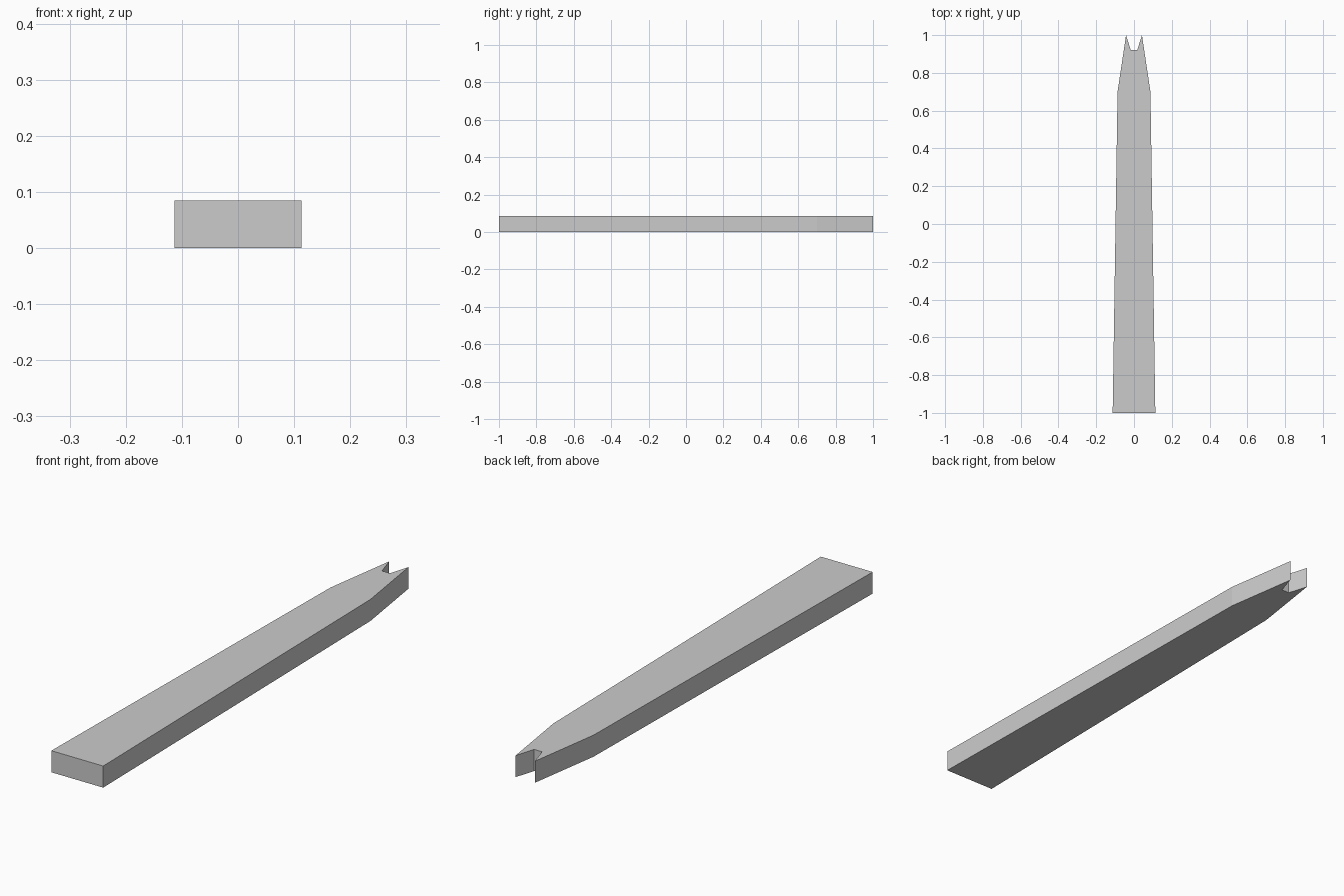
import bpy
import bmesh

cube = bpy.data.objects.get("Cube")
if cube:
    bpy.data.objects.remove(cube, do_unlink=True)

HEIGHT = 0.085

# Plain grey material
grey = bpy.data.materials.new("plain_grey")
grey.use_nodes = True
colour = (0.6, 0.6, 0.6, 1)
grey.diffuse_color = colour
grey.node_tree.nodes["Principled BSDF"].inputs["Base Color"].default_value = colour

# Half outline: butt, shoulder, prong tip, notch floor
half = [(0.113, -1), (0.087, 0.70), (0.042, 1), (0.017, 0.92)]
outline = half + [(-x, y) for x, y in reversed(half)]

# Tapered bar with a forked tip, extruded from its outline
bm = bmesh.new()
base = bm.faces.new([bm.verts.new((x, y, 0)) for x, y in outline])
top = bmesh.ops.extrude_face_region(bm, geom=[base], use_keep_orig=True)
top_verts = [g for g in top["geom"] if isinstance(g, bmesh.types.BMVert)]
bmesh.ops.translate(bm, verts=top_verts, vec=(0, 0, HEIGHT))
bmesh.ops.recalc_face_normals(bm, faces=bm.faces)

mesh = bpy.data.meshes.new("forked_bar")
bm.to_mesh(mesh)
bm.free()
mesh.materials.append(grey)
bar = bpy.data.objects.new("forked_bar", mesh)
bpy.context.collection.objects.link(bar)
